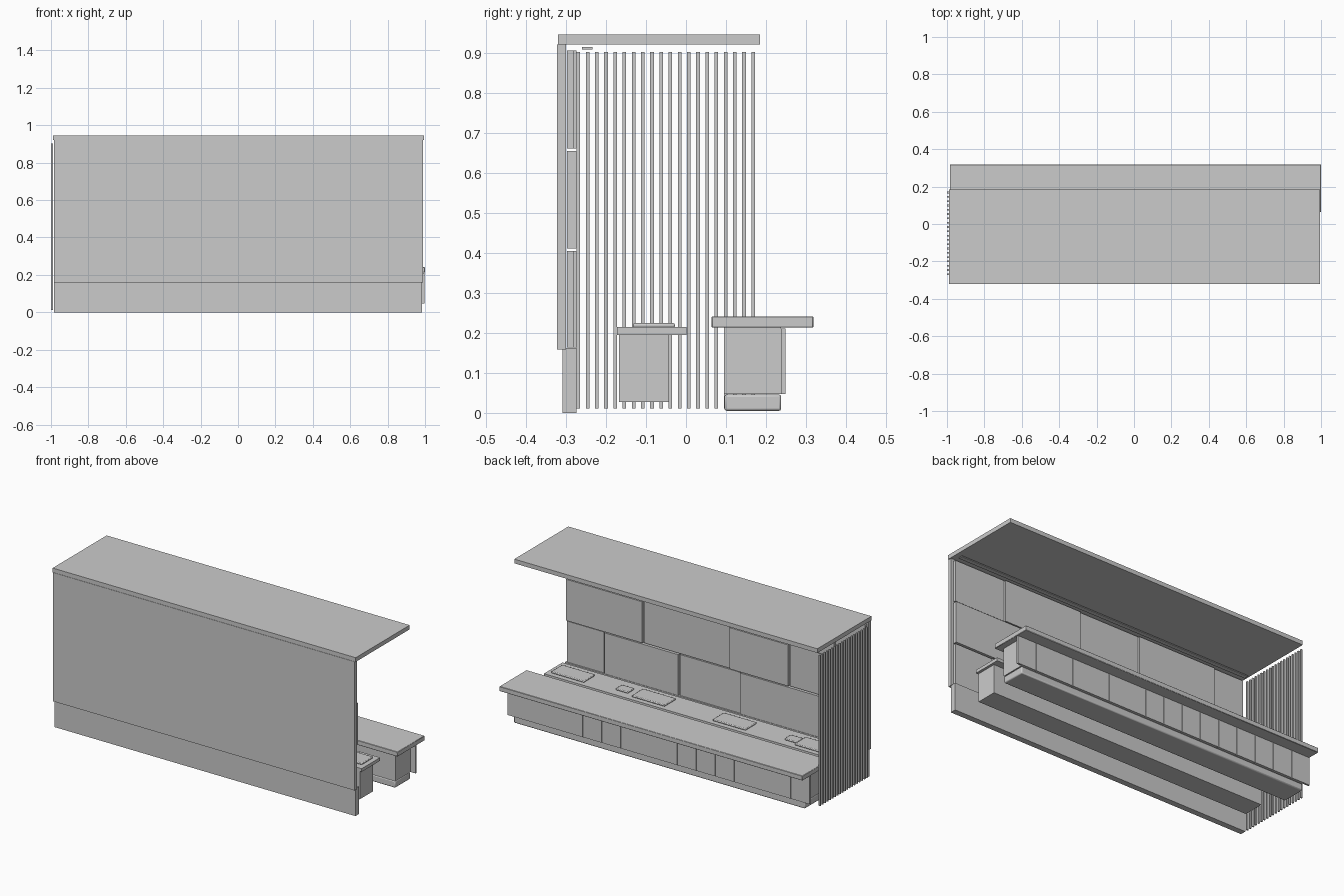
import bpy

cube = bpy.data.objects.get("Cube")
if cube:
    bpy.data.objects.remove(cube, do_unlink=True)

GREY = (0.6, 0.6, 0.6, 1)
grey = bpy.data.materials.new("light_grey")
grey.use_nodes = True
grey.diffuse_color = GREY
grey.node_tree.nodes["Principled BSDF"].inputs["Base Color"].default_value = GREY


def box(name, x, y, z, bevel=0, segments=2):
    """Box spanning the given (min, max) ranges, with optional rounded edges."""
    spans = (x, y, z)
    bpy.ops.mesh.primitive_cube_add(size=1, location=[sum(s) / 2 for s in spans])
    ob = bpy.context.object
    ob.name = name
    ob.scale = [s[1] - s[0] for s in spans]
    bpy.ops.object.transform_apply(location=False, rotation=False, scale=True)
    ob.data.materials.append(grey)
    if bevel:
        mod = ob.modifiers.new("rounded_edges", "BEVEL")
        mod.width = bevel
        mod.segments = segments
        bpy.ops.object.shade_smooth_by_angle()
    return ob


# Roof and the long wall
box("roof", (-0.99, 0.995), (-0.32, 0.185), (0.92, 0.945))
box("wall_panel", (-0.985, 0.99), (-0.322, -0.3), (0.158, 0.92))
box("wall_base", (-0.985, 0.985), (-0.308, -0.273), (0, 0.162))
box("light_strip", (-0.97, 0.97), (-0.26, -0.234), (0.908, 0.914))

# Staggered wall tiles, alternating slightly in depth
rows = {
    (0.163, 0.405): (0.98, 0.73, 0.24, -0.16, -0.68, -0.98),
    (0.411, 0.655): (0.98, 0.476, -0.09, -0.48, -0.98),
    (0.661, 0.905): (0.98, 0.645, 0.13, -0.265, -0.78, -0.98),
}
for row, (z, seams) in enumerate(rows.items()):
    for i, (right, left) in enumerate(zip(seams, seams[1:])):
        front = -0.274 if (i + row) % 2 else -0.281
        box(f"wall_tile_{row}_{i}", (left + 0.003, right - 0.003), (-0.297, front), z)

# Slatted end screen
for i in range(20):
    y = -0.269 + i * 0.023
    box(f"screen_slat_{i}", (-1, -0.99), (y - 0.0045, y + 0.0045), (0.011, 0.902))

# Inner work bench
box("bench_body", (-0.9, 0.915), (-0.167, -0.042), (0.027, 0.195))
box("bench_top", (-0.915, 0.93), (-0.172, 0.001), (0.195, 0.214))


# Thin trays lying on the bench
def tray(name, x, width, depth):
    box(name, (x - width / 2, x + width / 2), (-0.08 - depth / 2, -0.08 + depth / 2),
        (0.213, 0.224), 0.004)


for i, x in enumerate((0.796, 0.267, -0.263, -0.8)):
    tray(f"large_tray_{i}", x, 0.215, 0.105)
for i, x in enumerate((0.456, -0.65)):
    tray(f"small_tray_{i}", x, 0.08, 0.06)

# Outer serving counter
box("counter_plinth", (-0.945, 0.962), (0.096, 0.238), (0.005, 0.046), 0.006)
box("counter_body", (-0.945, 0.964), (0.095, 0.238), (0.047, 0.214))
box("counter_top", (-0.985, 1), (0.064, 0.318), (0.213, 0.241), 0.002, 1)

# Row of cladding panels along the counter
COUNT = 16
pitch = 1.982 / COUNT
for i in range(COUNT):
    x = -0.985 + i * pitch
    box(f"counter_panel_{i}", (x + 0.001, x + pitch - 0.001), (0.238, 0.249), (0.047, 0.211))
